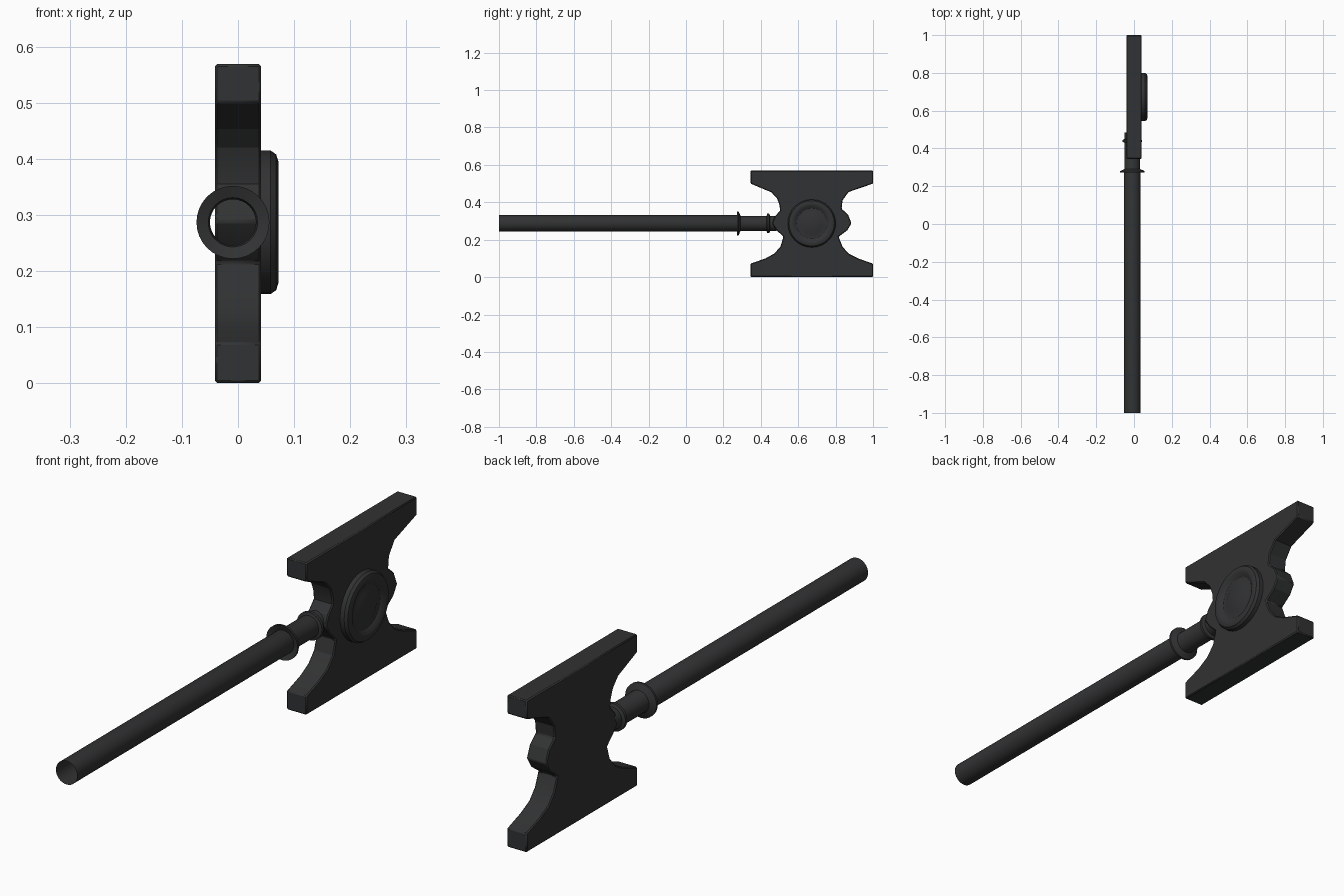
import bpy, bmesh, math

if "Cube" in bpy.data.objects:
    bpy.data.objects.remove(bpy.data.objects["Cube"])

iron = bpy.data.materials.new("dark iron")
iron.diffuse_color = (0.031, 0.032, 0.033, 1)
iron.use_nodes = True
iron.node_tree.nodes["Principled BSDF"].inputs["Base Color"].default_value = iron.diffuse_color

CZ = 0.287  # height of the handle axis and of the head centre


def finish(name, bm, smooth_angle=30):
    bmesh.ops.recalc_face_normals(bm, faces=bm.faces)
    mesh = bpy.data.meshes.new(name)
    bm.to_mesh(mesh)
    bm.free()
    mesh.materials.append(iron)
    ob = bpy.data.objects.new(name, mesh)
    bpy.context.collection.objects.link(ob)
    bpy.ops.object.select_all(action='DESELECT')
    ob.select_set(True)
    bpy.context.view_layer.objects.active = ob
    bpy.ops.object.shade_smooth_by_angle(angle=math.radians(smooth_angle))
    return ob


def lathe(name, profile, place, sides=32, cap=False):
    """Spin (distance, radius) pairs; place(d, u, v) puts them in space."""
    bm = bmesh.new()
    rings = []
    for d, r in profile:
        ring = []
        for i in range(sides):
            a = 2 * math.pi * i / sides
            ring.append(bm.verts.new(place(d, r * math.cos(a), r * math.sin(a))))
        rings.append(ring)
    for a, b in zip(rings, rings[1:]):
        for i in range(sides):
            j = (i + 1) % sides
            bm.faces.new((a[i], a[j], b[j], b[i]))
    if cap:
        bm.faces.new(rings[-1])
    return finish(name, bm)


# Hammer head: side outline extruded through its thickness
outline = [(0.345, 0.569), (0.345, 0.50), (0.457, 0.453), (0.487, 0.42),
           (0.50, 0.385), (0.503, 0.355), (0.475, 0.325), (0.46, 0.288),
           (0.485, 0.25), (0.521, 0.216), (0.505, 0.163), (0.472, 0.126),
           (0.425, 0.10), (0.345, 0.072), (0.345, 0.001),
           (1.0, 0.001), (1.0, 0.072), (0.92, 0.10), (0.869, 0.126),
           (0.837, 0.163), (0.816, 0.216), (0.862, 0.25), (0.885, 0.288),
           (0.866, 0.335), (0.832, 0.365), (0.837, 0.41), (0.869, 0.455),
           (1.0, 0.50), (1.0, 0.569)]
bm = bmesh.new()
face = bm.faces.new([bm.verts.new((-0.041, y, z)) for y, z in outline])
ext = bmesh.ops.extrude_face_region(bm, geom=[face])
bmesh.ops.translate(bm, vec=(0.082, 0, 0),
                    verts=[g for g in ext["geom"] if isinstance(g, bmesh.types.BMVert)])
head = finish("hammer_head", bm, 20)
bevel = head.modifiers.new("soft edges", 'BEVEL')
bevel.width = 0.004
bevel.segments = 1
bevel.limit_method = 'ANGLE'
bevel.angle_limit = math.radians(50)

# Round dished medallion on the right face
lathe("face_medallion",
      [(0.040, 0.128), (0.058, 0.128), (0.068, 0.121), (0.072, 0.108),
       (0.071, 0.098), (0.060, 0.082), (0.060, 0.064), (0.064, 0.055)],
      lambda d, u, v: (d, 0.672 + u, CZ + v), cap=True)


def along_handle(d, u, v):
    return (-0.009 + u, d, CZ + v)


# Hollow open-ended handle tube
lathe("handle", [(-1.0, 0.044), (0.28, 0.044), (0.29, 0.041), (0.485, 0.041)],
      along_handle)

# Flared guard and small collar, both sitting on the tube
lathe("handle_guard", [(0.280, 0.044), (0.272, 0.065), (0.280, 0.065), (0.291, 0.042)],
      along_handle)
lathe("handle_collar", [(0.431, 0.041), (0.434, 0.052), (0.445, 0.052), (0.450, 0.041)],
      along_handle)
